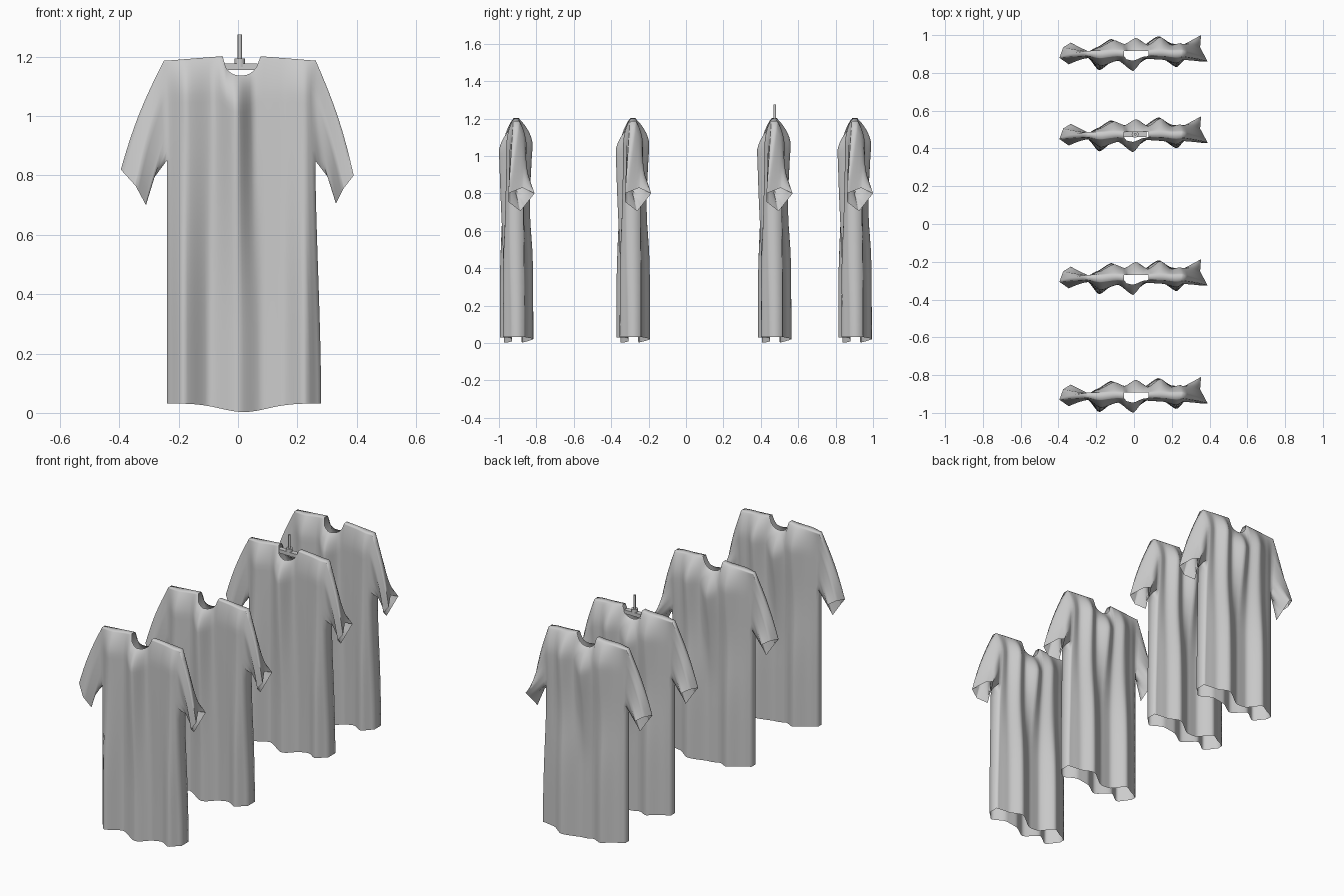
import bpy, bmesh, math
from mathutils import Vector

if "Cube" in bpy.data.objects:
    bpy.data.objects.remove(bpy.data.objects["Cube"])

# Drape profiles (x, y) of the cloth: front and back, near the chest and at the hem
CHEST = [(-.245, -.025), (-.175, -.07), (-.085, -.04), (-.005, -.095), (.055, -.03),
         (.15, -.035), (.225, -.055), (.28, -.025)]
HEM = [(-.245, -.025), (-.185, -.092), (-.095, -.03), (0, -.07), (.08, -.025),
       (.15, -.03), (.225, -.075), (.28, -.025)]
BACK = [(-.245, .008), (-.19, .03), (-.105, .072), (-.05, .05), (.01, .088),
        (.075, .045), (.14, .09), (.20, .045), (.245, .055), (.28, .04)]
BACK_HEM = [(-.245, .005), (-.2, .03), (-.12, .075), (-.04, .025), (.03, .03),
            (.13, .09), (.2, .05), (.28, .04)]
# Cuff corners: outer, front, low, back, upper
CUFF_R = [(.39, -.045, .80), (.355, -.045, .755), (.33, .02, .705), (.355, .095, .80), (.35, .03, .83)]
CUFF_L = [(-.395, -.025, .82), (-.345, -.06, .765), (-.31, -.03, .70), (-.335, .055, .80), (-.375, .03, .825)]
COLS, UP, LOW, ARM = 44, 14, 12, .85
NECK_C, NECK_W = .01, .062


def smooth(t):
    t = max(0, min(1, t))
    return t * t * (3 - 2 * t)


def profile(pts, x):
    for (x0, y0), (x1, y1) in zip(pts, pts[1:]):
        if x <= x1:
            t = (x - x0) / (x1 - x0)
            return y0 + (y1 - y0) * (.5 * t + .5 * smooth(t))
    return pts[-1][1]


def in_neck(x):
    return abs(x - NECK_C) < NECK_W


def body_point(u, row, front):
    v = row / (UP + LOW)
    right = .265 - .012 * smooth(v * 3) + .020 * smooth(v * 2 - 1)
    x = -.25 + .01 * smooth(v * 2) + (right + .247) * u
    top = 1.187 + .02 * (1 - min(1, abs(x - NECK_C) / .25))
    if in_neck(x):
        top -= .07 * math.sqrt(1 - ((x - NECK_C) / NECK_W) ** 2)
    hem = .032 - .029 * math.exp(-((x - .02) / .11) ** 2)
    if row <= UP:
        z = top + (ARM - top) * (row / UP) ** 1.5
    else:
        z = ARM + (hem - ARM) * (row - UP) / LOW
    # cloth pinches to a narrow ridge along the shoulders and back neck
    edge = min(1.207, top + .025) if front else top
    s = max(0, min(1, (edge - z) / .13)) ** .6
    if front:
        w = smooth((1.05 - z) / .8)
        y = profile(CHEST, x) * (1 - w) + profile(HEM, x) * w
    else:
        w = smooth((1.05 - z) / .6)
        y = profile(BACK, x) * (1 - w) + profile(BACK_HEM, x) * w
        y *= 1 - .2 * math.exp(-((z - .75) / .25) ** 2)
    ridge = -.012 if front else .012
    return Vector((x, ridge + (y - ridge) * (.5 * s + .5 * smooth(s)), z))


def sleeve(bm, ring, cuff, side):
    n, steps = len(ring), 8
    start = [v.co.copy() for v in ring]
    c = [Vector(p) for p in cuff]
    m = len(c)
    ends = []
    for i in range(n):
        t = m * (i + .5) / n
        k = int(t)
        ends.append(c[k].lerp(c[(k + 1) % m], t - k))
    for k in range(m):
        ends[round(k * n / m) % n] = c[k]
    prev = ring
    for s in range(1, steps + 1):
        t = s / steps
        cur = []
        for i in range(n):
            p = start[i].lerp(ends[i], t)
            upper = .5 + .5 * math.cos(2 * math.pi * i / n)
            p.x += side * .012 * math.sin(math.pi * t) * upper
            cur.append(bm.verts.new(p))
        for i in range(n):
            j = (i + 1) % n
            bm.faces.new((prev[i], prev[j], cur[j], cur[i]))
        prev = cur


def shirt_mesh():
    bm = bmesh.new()
    rows = UP + LOW + 1
    grid = {f: [[bm.verts.new(body_point(c / COLS, r, f)) for c in range(COLS + 1)]
                for r in range(rows)] for f in (True, False)}
    F, B = grid[True], grid[False]
    # front and back panels
    for g in (F, B):
        for r in range(rows - 1):
            for c in range(COLS):
                bm.faces.new((g[r][c], g[r + 1][c], g[r + 1][c + 1], g[r][c + 1]))
    # shoulder ridge, leaving the neck open
    for c in range(COLS):
        if not (in_neck(F[0][c].co.x) or in_neck(F[0][c + 1].co.x)):
            bm.faces.new((F[0][c], F[0][c + 1], B[0][c + 1], B[0][c]))
    # side seams below the armholes, sleeves above
    for c, cuff, side in ((0, CUFF_L, -1), (COLS, CUFF_R, 1)):
        for r in range(UP, rows - 1):
            bm.faces.new((F[r][c], F[r + 1][c], B[r + 1][c], B[r][c]))
        ring = [F[r][c] for r in range(UP + 1)] + [B[r][c] for r in range(UP, -1, -1)]
        sleeve(bm, ring, cuff, side)
    bmesh.ops.recalc_face_normals(bm, faces=bm.faces)
    me = bpy.data.meshes.new("shirt")
    bm.to_mesh(me)
    bm.free()
    return me


def shade(ob, angle):
    bpy.ops.object.select_all(action='DESELECT')
    ob.select_set(True)
    bpy.context.view_layer.objects.active = ob
    bpy.ops.object.shade_smooth_by_angle(angle=math.radians(angle))


# Row of four identical hanging shirts
mesh = shirt_mesh()
for i, y in enumerate((-.905, -.281, .475, .905)):
    ob = bpy.data.objects.new(f"shirt_{i + 1}", mesh)
    ob.location.y = y
    bpy.context.collection.objects.link(ob)
shade(ob, 100)

# Hanger in the third shirt: bar, hub and stem
HY = .475
bpy.ops.mesh.primitive_cube_add(size=1, location=(.003, HY, 1.166))
bar = bpy.context.object
bar.name = "hanger_bar"
bar.scale = (.125, .03, .022)
for name, rad, z0, z1 in (("hanger_hub", .018, 1.165, 1.195), ("hanger_stem", .007, 1.18, 1.275)):
    bpy.ops.mesh.primitive_cylinder_add(vertices=16, radius=rad, depth=z1 - z0,
                                        location=(.006, HY, (z0 + z1) / 2))
    bpy.context.object.name = name
    shade(bpy.context.object, 40)
